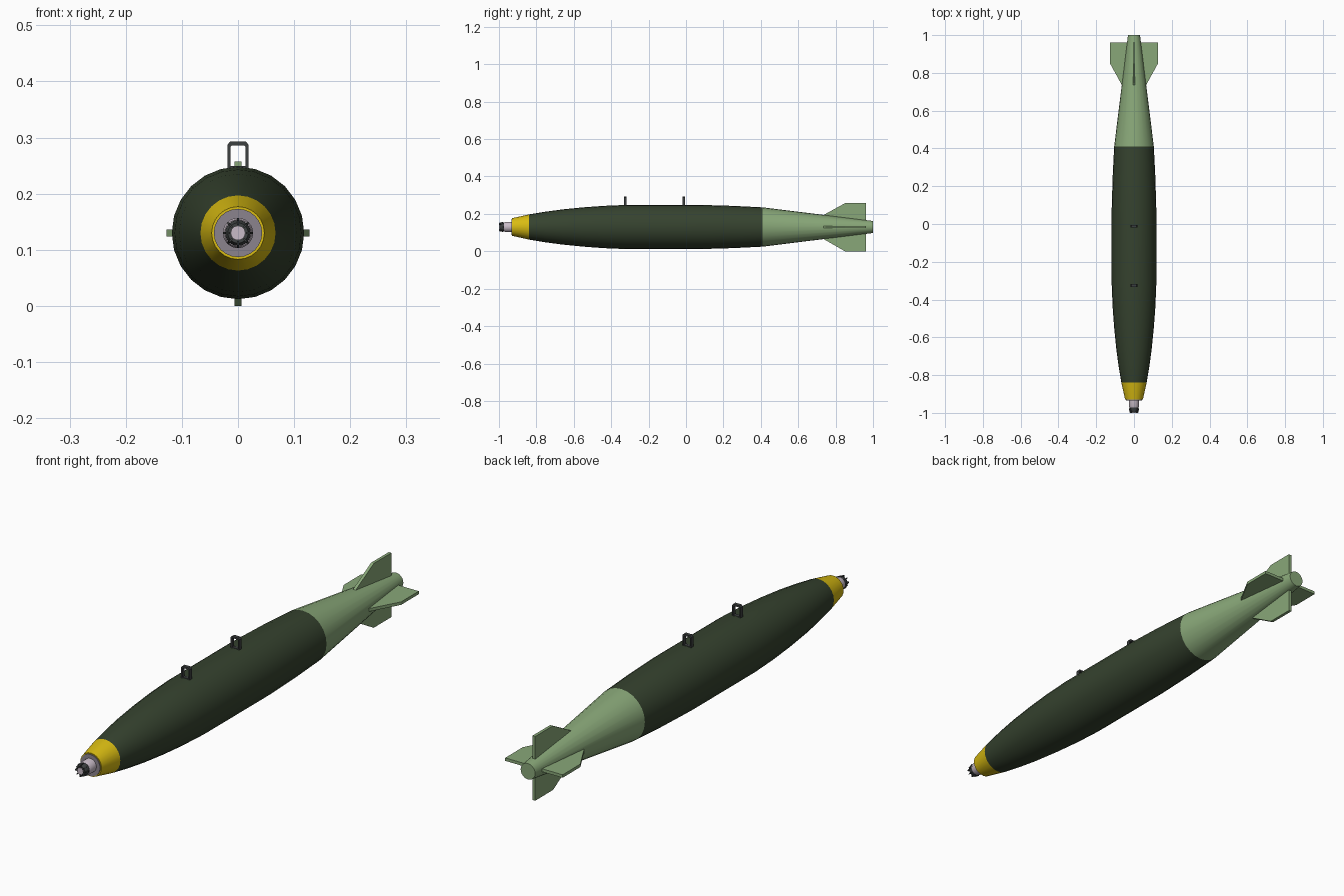
import bpy, bmesh, math
from mathutils import Matrix, Vector

if "Cube" in bpy.data.objects:
    bpy.data.objects.remove(bpy.data.objects["Cube"])

AXIS_Z = 0.13


def material(name, rgb):
    m = bpy.data.materials.new(name)
    m.diffuse_color = (*rgb, 1)
    m.use_nodes = True
    m.node_tree.nodes["Principled BSDF"].inputs["Base Color"].default_value = m.diffuse_color
    return m


dark_green = material("dark green", (0.036, 0.055, 0.028))
light_green = material("light green", (0.25, 0.39, 0.19))
yellow = material("yellow", (0.69, 0.50, 0.006))
dark_metal = material("dark metal", (0.045, 0.05, 0.05))
pale_metal = material("pale metal", (0.58, 0.50, 0.57))
grey_metal = material("grey metal", (0.26, 0.23, 0.27))


def finish(name, bm, mats, smooth=False):
    bmesh.ops.recalc_face_normals(bm, faces=bm.faces)
    me = bpy.data.meshes.new(name)
    bm.to_mesh(me)
    bm.free()
    for m in mats:
        me.materials.append(m)
    ob = bpy.data.objects.new(name, me)
    bpy.context.collection.objects.link(ob)
    if smooth:
        bpy.ops.object.select_all(action='DESELECT')
        ob.select_set(True)
        bpy.context.view_layer.objects.active = ob
        bpy.ops.object.shade_smooth_by_angle(angle=math.radians(30))
    return ob


def lathe(name, profile, mats, rule=None, sides=24):
    """Turn a (y, radius) profile about the long axis, with capped ends."""
    bm = bmesh.new()
    rings = []
    for y, r in profile:
        rings.append([bm.verts.new((r * math.cos(math.tau * i / sides), y,
                                    AXIS_Z + r * math.sin(math.tau * i / sides)))
                      for i in range(sides)])
    for a, b in zip(rings, rings[1:]):
        for i in range(sides):
            j = (i + 1) % sides
            bm.faces.new((a[i], a[j], b[j], b[i]))
    bm.faces.new(rings[0])
    bm.faces.new(rings[-1])
    if rule:
        for f in bm.faces:
            f.material_index = rule(f.calc_center_median().y)
    return finish(name, bm, mats, True)


def plate(name, outline, thickness, mats, matrix):
    """Extrude a flat (a, b) outline symmetrically, then place it."""
    bm = bmesh.new()
    f = bm.faces.new([bm.verts.new((-thickness / 2, a, b)) for a, b in outline])
    ext = bmesh.ops.extrude_face_region(bm, geom=[f])
    moved = [v for v in ext["geom"] if isinstance(v, bmesh.types.BMVert)]
    bmesh.ops.translate(bm, verts=moved, vec=(thickness, 0, 0))
    bm.transform(matrix)
    return finish(name, bm, mats)


# Main casing with painted nose band
lathe("casing", [(-0.93, 0.047), (-0.84, 0.067), (-0.75, 0.082), (-0.66, 0.094),
                 (-0.55, 0.105), (-0.44, 0.113), (-0.32, 0.118), (0.08, 0.118),
                 (0.25, 0.113), (0.41, 0.105)],
      [yellow, dark_green], lambda y: 0 if y < -0.84 else 1)

# Tail cone
lathe("tail_cone", [(0.41, 0.105), (1.0, 0.032)], [light_green])

# Four tail fins
for k in range(4):
    mat = Matrix.Translation((0, 0, AXIS_Z)) @ Matrix.Rotation(k * math.pi / 2, 4, 'Y')
    reach = 0.13 if k == 2 else 0.127
    plate(f"tail_fin_{k + 1}", [(0.735, 0.02), (0.735, 0.064), (0.85, reach),
                                (0.962, reach), (0.962, 0.02)], 0.012, [light_green], mat)

# Nose plug and fuze
lathe("nose_plug", [(-0.934, 0.043), (-0.925, 0.043)], [grey_metal])
lathe("fuze_body", [(-0.972, 0.024), (-0.965, 0.027), (-0.928, 0.027)], [pale_metal])
lathe("fuze_head", [(-0.994, 0.018), (-0.985, 0.023), (-0.970, 0.023)], [dark_metal])
lathe("fuze_tip", [(-0.997, 0.013), (-0.99, 0.013)], [pale_metal])

# Small vanes around the fuze head
for k in range(8):
    mat = Matrix.Translation((0, 0, AXIS_Z)) @ Matrix.Rotation(k * math.pi / 4, 4, 'Y')
    plate(f"fuze_vane_{k + 1}", [(-1.0, 0.014), (-1.0, 0.022), (-0.978, 0.027),
                                 (-0.972, 0.014)], 0.003, [dark_metal], mat)

# Two suspension lugs: chamfered rectangular loops
outer = [(-0.019, 0.235), (-0.019, 0.287), (-0.014, 0.293),
         (0.014, 0.293), (0.019, 0.287), (0.019, 0.235)]
inner = [(-0.0135, 0.235), (-0.0135, 0.283), (-0.0115, 0.286),
         (0.0115, 0.286), (0.0135, 0.283), (0.0135, 0.235)]
for name, y in (("front_lug", -0.325), ("rear_lug", -0.012)):
    plate(name, outer + inner[::-1], 0.015, [dark_metal],
          Matrix.Translation((0, y, 0)) @ Matrix.Rotation(math.pi / 2, 4, 'Z'))
    # Low foot under the loop
    plate(name + "_foot", [(-0.019, 0.235), (-0.019, 0.249), (0.019, 0.249), (0.019, 0.235)],
          0.015, [dark_metal],
          Matrix.Translation((0, y, 0)) @ Matrix.Rotation(math.pi / 2, 4, 'Z'))
